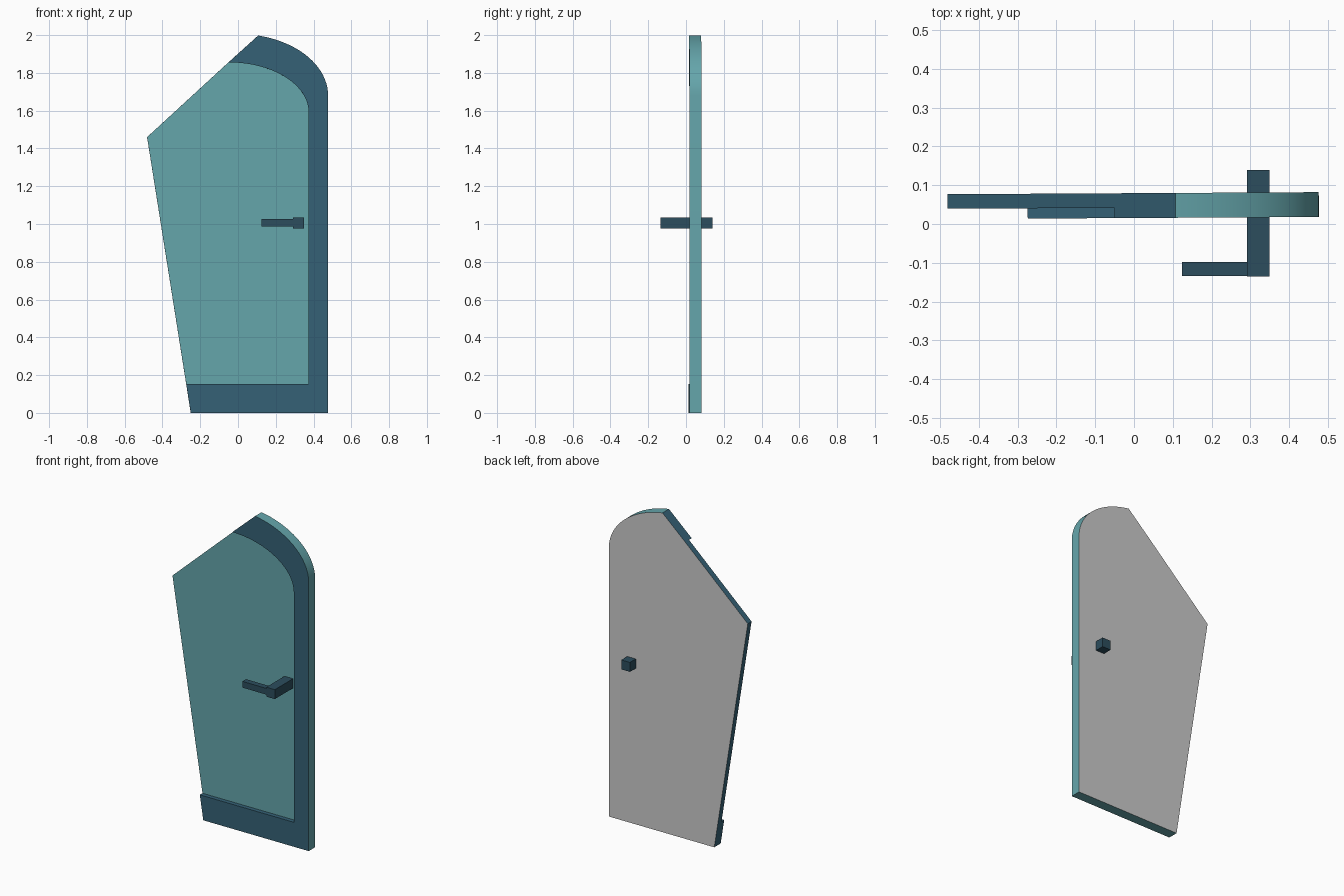
import bpy, bmesh, math
from mathutils import Matrix

if "Cube" in bpy.data.objects:
    bpy.data.objects.remove(bpy.data.objects["Cube"])


def material(name, rgb):
    m = bpy.data.materials.new(name)
    m.diffuse_color = (*rgb, 1)
    m.use_nodes = True
    m.node_tree.nodes["Principled BSDF"].inputs["Base Color"].default_value = m.diffuse_color
    return m


TEAL = material("teal", (0.13, 0.38, 0.41))
BLUE = material("dark_blue", (0.035, 0.12, 0.18))
HANDLE = material("handle_blue", (0.025, 0.075, 0.11))


def arc(cx, cz, rx, rz, end, n=20):
    return [(cx + rx * math.cos(end * i / n), cz + rz * math.sin(end * i / n)) for i in range(n + 1)]


def link(name, bm, mats):
    bmesh.ops.recalc_face_normals(bm, faces=bm.faces)
    mesh = bpy.data.meshes.new(name)
    bm.to_mesh(mesh)
    bm.free()
    for m in mats:
        mesh.materials.append(m)
    ob = bpy.data.objects.new(name, mesh)
    bpy.context.collection.objects.link(ob)
    return ob


# Door profile chains (x, z): arched outer edge, inner edge of raised border
FRONT, RECESS, BACK = 0.0155, 0.042, 0.0795
outer = [(-0.25, 0.0), (0.477, 0.0)] + arc(0, 1.68, 0.477, 0.326, math.acos(0.107 / 0.477))
inner = [(-0.274, 0.153), (0.374, 0.153)] + arc(-0.05, 1.592, 0.424, 0.264, math.pi / 2)
corner = (-0.481, 1.46)

bm = bmesh.new()
cache = {}


def vert(p, y):
    key = (p, y)
    if key not in cache:
        cache[key] = bm.verts.new((p[0], y, p[1]))
    return cache[key]


def face(points, y, mat):
    bm.faces.new([vert(p, y) for p in points]).material_index = mat


def wall(a, b, y0, y1, mat, smooth=False):
    f = bm.faces.new([vert(a, y0), vert(b, y0), vert(b, y1), vert(a, y1)])
    f.material_index = mat
    f.smooth = smooth


# Raised border, recessed panel and plain back
face(outer + inner[::-1], FRONT, 1)
face(inner + [corner], RECESS, 0)
face(outer + [inner[-1], corner, inner[0]], BACK, 2)

# Outer rim, step down to the panel
for a, b in zip(outer, outer[1:]):
    wall(a, b, FRONT, BACK, 0)
for a, b in zip(inner, inner[1:]):
    wall(a, b, FRONT, RECESS, 1)


# Slanted cut edges, stepped where the border ends
def cut(border_pt, inner_pt):
    bm.faces.new([vert(border_pt, FRONT), vert(inner_pt, FRONT), vert(inner_pt, RECESS),
                  vert(inner_pt, BACK), vert(border_pt, BACK)]).material_index = 1
    wall(inner_pt, corner, RECESS, BACK, 1)


cut(outer[0], inner[0])
cut(outer[-1], inner[-1])
bmesh.ops.rotate(bm, verts=bm.verts, cent=(0, 0, 0), matrix=Matrix.Rotation(0.0055, 3, 'Z'))
door = link("door", bm, [TEAL, BLUE, None])
bpy.context.view_layer.objects.active = door
door.select_set(True)
bpy.ops.object.shade_smooth_by_angle(angle=math.radians(30))


# Handle: spindle through the door and a lever in front
def box(name, lo, hi):
    b = bmesh.new()
    bmesh.ops.create_cube(b, size=1)
    for v in b.verts:
        v.co = [(l + h) / 2 + c * (h - l) for l, h, c in zip(lo, hi, v.co)]
    return link(name, b, [HANDLE])


box("handle_spindle", (0.291, -0.136, 0.976), (0.35, 0.139, 1.035))
box("handle_lever", (0.124, -0.134, 0.987), (0.291, -0.098, 1.026))
